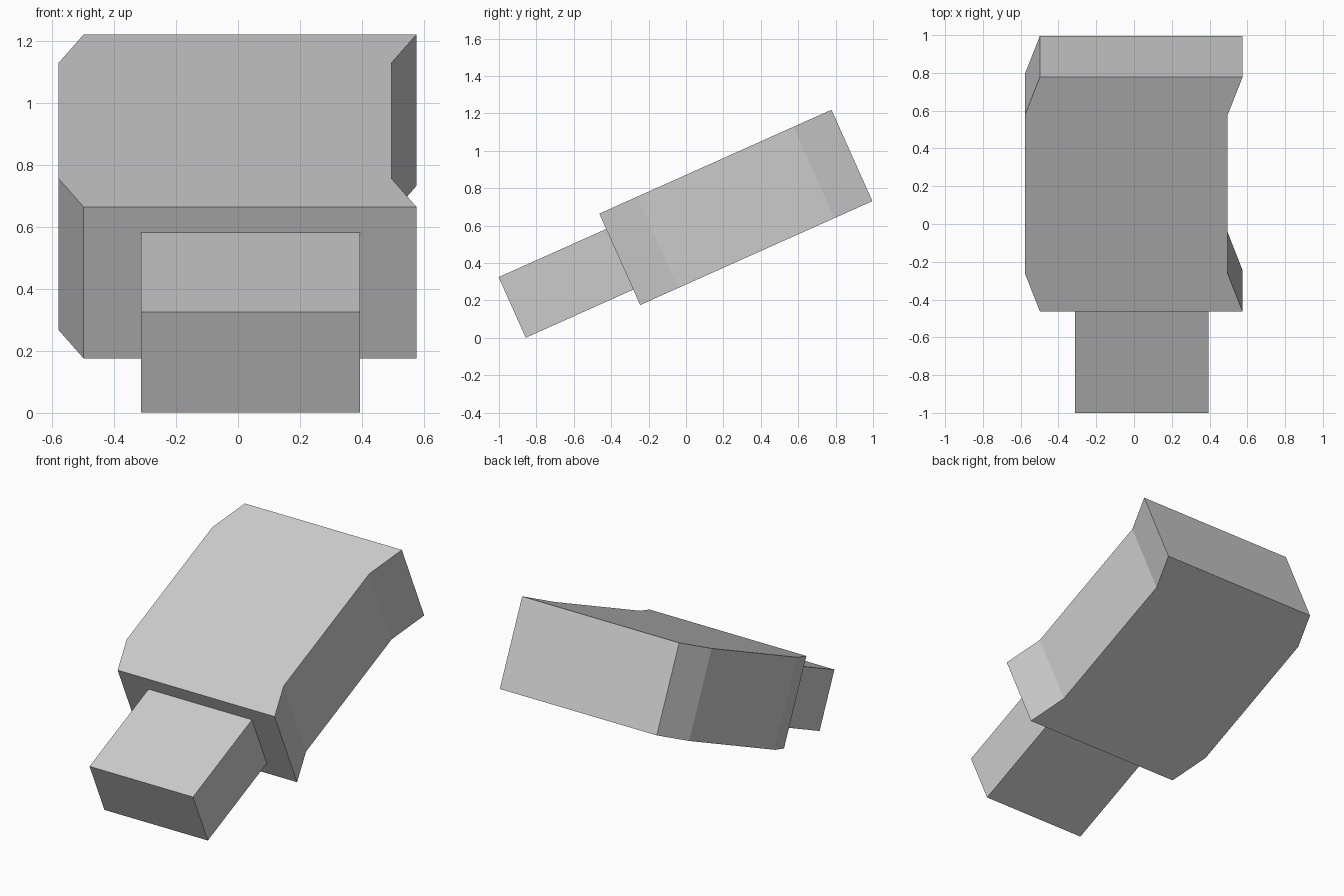
import bpy
import bmesh
from math import radians
from mathutils import Matrix

cube = bpy.data.objects.get("Cube")
if cube:
    bpy.data.objects.remove(cube, do_unlink=True)

# Single plain grey
grey = bpy.data.materials.new("light_grey")
grey.use_nodes = True
colour = (0.6, 0.6, 0.6, 1)
grey.diffuse_color = colour
grey.node_tree.nodes["Principled BSDF"].inputs["Base Color"].default_value = colour

# Both parts share one tilted frame, with its origin at the body's lower front edge
TILT = Matrix.Translation((0, -0.245, 0.176)) @ Matrix.Rotation(radians(24.1), 4, "X")


def slab(name, outline, bottom, top):
    """Extrude a flat outline through its thickness and tilt it."""
    bm = bmesh.new()
    face = bm.faces.new([bm.verts.new((x, y, bottom)) for x, y in outline])
    result = bmesh.ops.extrude_face_region(bm, geom=[face])
    verts = [v for v in result["geom"] if isinstance(v, bmesh.types.BMVert)]
    bmesh.ops.translate(bm, verts=verts, vec=(0, 0, top - bottom))
    bmesh.ops.recalc_face_normals(bm, faces=bm.faces)
    mesh = bpy.data.meshes.new(name)
    bm.to_mesh(mesh)
    bm.free()
    mesh.materials.append(grey)
    obj = bpy.data.objects.new(name, mesh)
    obj.matrix_world = TILT
    bpy.context.collection.objects.link(obj)
    return obj


# Body: the middle is shifted sideways between angled ends
LENGTH, BEND, SHIFT = 1.36, 0.222, 0.08
left, right = 0.575, -0.498
slab("body", [
    (right, 0), (left, 0),
    (left - SHIFT, BEND), (left - SHIFT, LENGTH - BEND),
    (left, LENGTH), (right, LENGTH),
    (right - SHIFT, LENGTH - BEND), (right - SHIFT, BEND),
], 0, 0.535)

# Narrow plug at the front end
slab("plug", [(-0.313, -0.63), (0.394, -0.63), (0.394, 0), (-0.313, 0)], 0.09, 0.445)
